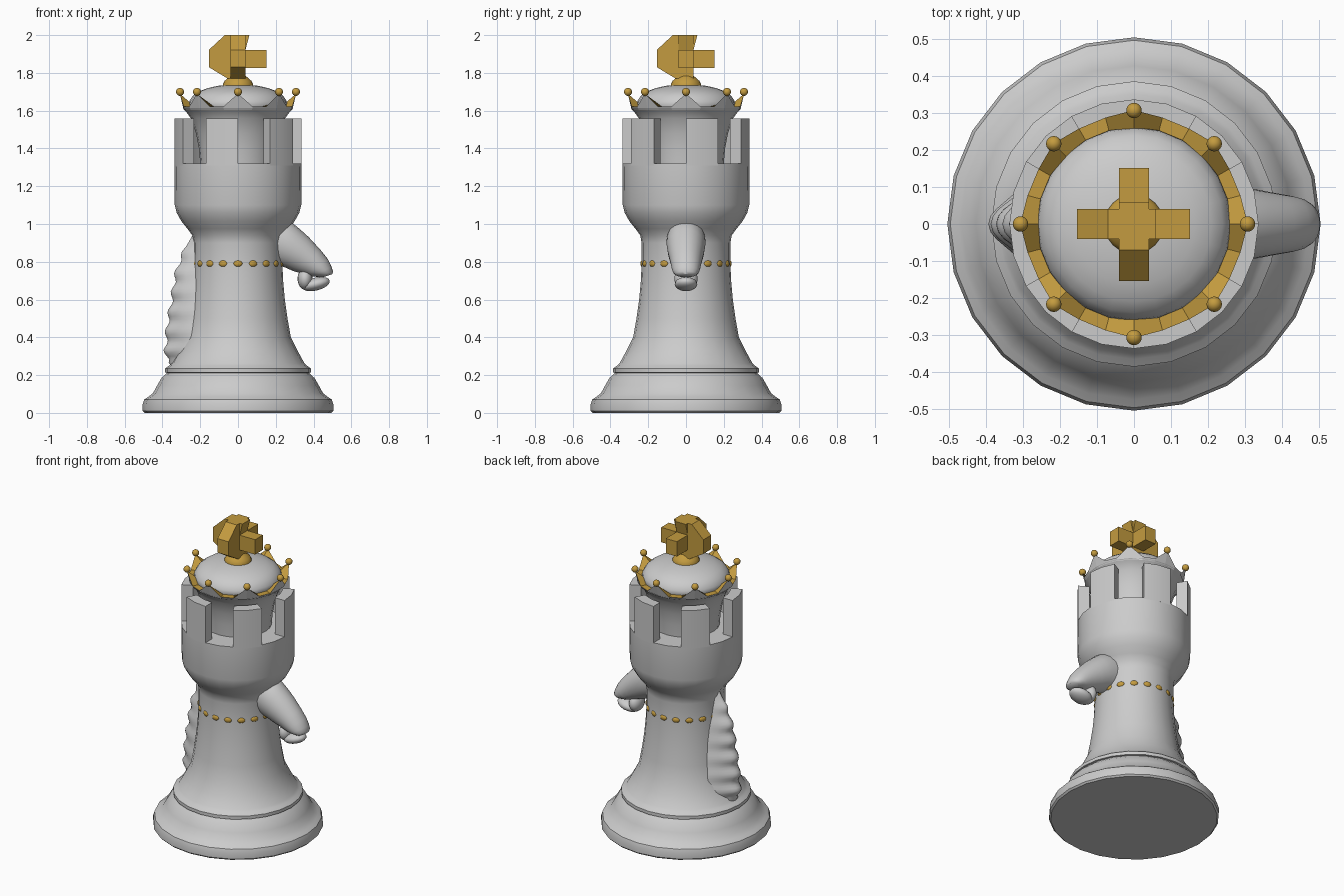
import bpy, bmesh, math
from mathutils import Matrix, Vector

if "Cube" in bpy.data.objects:
    bpy.data.objects.remove(bpy.data.objects["Cube"])

N = 24

def mat(name, c):
    m = bpy.data.materials.new(name)
    m.diffuse_color = (*c, 1)
    m.use_nodes = True
    m.node_tree.nodes["Principled BSDF"].inputs["Base Color"].default_value = m.diffuse_color
    return m

GREY = mat("stone grey", (0.6, 0.6, 0.6))
GOLD = mat("gold", (0.55, 0.33, 0.05))

def finish(bm, name, mats, angle=35):
    bmesh.ops.recalc_face_normals(bm, faces=bm.faces[:])
    me = bpy.data.meshes.new(name)
    bm.to_mesh(me)
    bm.free()
    ob = bpy.data.objects.new(name, me)
    bpy.context.collection.objects.link(ob)
    for m in mats:
        me.materials.append(m)
    if angle:
        bpy.ops.object.select_all(action='DESELECT')
        ob.select_set(True)
        bpy.context.view_layer.objects.active = ob
        bpy.ops.object.shade_smooth_by_angle(angle=math.radians(angle))
    return ob

def loft(bm, rings, caps=True):
    """Bridge equal closed rings of points."""
    rows = [[bm.verts.new(p) for p in r] for r in rings]
    n = len(rows[0])
    for a, b in zip(rows, rows[1:]):
        for i in range(n):
            j = (i + 1) % n
            bm.faces.new((a[i], a[j], b[j], b[i]))
    if caps:
        bm.faces.new(rows[0])
        bm.faces.new(rows[-1])

def circle(r, z, n=N):
    return [(r * math.cos(2 * math.pi * i / n), r * math.sin(2 * math.pi * i / n), z) for i in range(n)]

def lathe(name, profile, m, angle=35):
    bm = bmesh.new()
    loft(bm, [circle(r, z) for r, z in profile])
    return finish(bm, name, [m], angle)

def ellipsoid(bm, centre, radii, rot=None, seg=16):
    M = Matrix.Translation(centre) @ (rot or Matrix()) @ Matrix.Diagonal((*radii, 1))
    bmesh.ops.create_uvsphere(bm, u_segments=seg, v_segments=seg // 2 + 2, radius=1, matrix=M)

# turned body: foot, ring, waist, tower and the cup inside the battlements
lathe("body", [(.495, 0), (.505, .01), (.505, .045), (.497, .07), (.475, .085), (.45, .105),
               (.428, .145), (.405, .185), (.375, .212), (.386, .214), (.386, .235), (.366, .25),
               (.352, .262), (.315, .33), (.28, .40), (.262, .50), (.248, .60), (.239, .70),
               (.235, .79), (.235, .90), (.242, .94), (.268, .975), (.30, 1.015), (.325, 1.06),
               (.335, 1.10), (.337, 1.32), (.20, 1.32), (.207, 1.40), (.222, 1.48),
               (.25, 1.56), (.275, 1.595), (.293, 1.612), (.26, 1.612)], GREY)

# battlements: six merlons, each two sides wide
bm = bmesh.new()
for k in range(6):
    angs = [math.radians(60 * k + d) for d in (0, 15, 30)]
    ring = [(.337, a) for a in angs] + [(.268, a) for a in reversed(angs)]
    loft(bm, [[(r * math.cos(a), r * math.sin(a), z) for r, a in ring] for z in (1.31, 1.558)])
finish(bm, "battlements", [GREY])

# crown rim: grey outside, gold top and slopes, eight points
bm = bmesh.new()
outer_low, outer_top, inner = [], [], []
for i in range(N):
    a = 2 * math.pi * i / N
    c, s = math.cos(a), math.sin(a)
    tip = i % 3 == 0
    r, z = (.308, 1.69) if tip else (.298, 1.622)
    outer_low.append((.288, 1.605))
    outer_low[-1] = (.288 * c, .288 * s, 1.605)
    outer_top.append((r * c, r * s, z))
    ri, zi = (.25, 1.64) if tip else (.258, 1.622)
    inner.append((ri * c, ri * s, zi))
loft(bm, [outer_low, outer_top, inner], caps=False)
for f in bm.faces:
    radii = [v.co.to_2d().length for v in f.verts]
    f.material_index = 1 if min(radii) < .27 else 0
finish(bm, "crown_rim", [GREY, GOLD], 0)

# balls on the crown points
bm = bmesh.new()
for k in range(8):
    a = math.pi / 4 * k
    ellipsoid(bm, (.307 * math.cos(a), .307 * math.sin(a), 1.699), (.021,) * 3)
finish(bm, "crown_balls", [GOLD], 60)

# dome and the knob on top
lathe("dome", [(.25, 1.60), (.262, 1.63), (.258, 1.65), (.24, 1.678), (.21, 1.70),
               (.165, 1.718), (.11, 1.731), (.05, 1.738)], GREY)
lathe("knob", [(.082, 1.72), (.08, 1.74), (.072, 1.757), (.055, 1.772), (.04, 1.785)], GOLD)

# cross: flared half-plates on -x and -y, plain arms on +x and +y
bm = bmesh.new()
flare = [(-.154, 1.83), (-.154, 1.922), (-.07, 2), (.06, 2), (.04, 1.922), (.04, 1.77), (-.055, 1.77)]
arm = [(.03, 1.825), (.152, 1.825), (.152, 1.922), (.03, 1.922)]
for poly in (flare, arm):
    for turn in (0, math.pi / 2):
        R = Matrix.Rotation(turn, 3, 'Z')
        loft(bm, [[R @ Vector((x, y, z)) for x, z in poly] for y in (-.04, .04)])
finish(bm, "cross", [GOLD], 0)

# gold studs round the neck
bm = bmesh.new()
for k in range(18):
    a = math.radians(20 * k + 10)
    ellipsoid(bm, (.231 * math.cos(a), .231 * math.sin(a), .79), (.011, .024, .017),
              Matrix.Rotation(a, 4, 'Z'), 12)
finish(bm, "neck_studs", [GOLD], 60)

# horse head: rings from crest point, throat point and half width
head = [((.18, 1.045), (.13, .80), .10), ((.27, 1.02), (.20, .785), .104),
        ((.325, .975), (.25, .77), .10), ((.375, .93), (.29, .752), .093),
        ((.435, .865), (.335, .738), .083), ((.475, .815), (.365, .727), .077),
        ((.495, .775), (.395, .722), .07), ((.503, .75), (.425, .72), .06),
        ((.50, .735), (.45, .718), .045)]
bm = bmesh.new()
rings = []
for t, b, w in head:
    t, b = Vector((t[0], 0, t[1])), Vector((b[0], 0, b[1]))
    mid, half = (t + b) / 2, (t - b) / 2
    rings.append([mid + half * math.cos(2 * math.pi * i / 20)
                  + Vector((0, w * math.sin(2 * math.pi * i / 20), 0)) for i in range(20)])
loft(bm, rings)
finish(bm, "horse_head", [GREY], 60)

# lower jaw
bm = bmesh.new()
ellipsoid(bm, (.412, 0, .682), (.076, .06, .034), Matrix.Rotation(math.radians(-14), 4, 'Y'))
ellipsoid(bm, (.355, 0, .71), (.04, .062, .058))
finish(bm, "lower_jaw", [GREY], 60)

# mane: wedge on the back with a wavy ridge
outline = [(.235, -.34), (.26, -.365), (.33, -.385), (.47, -.375), (.60, -.352),
           (.72, -.335), (.81, -.308), (.88, -.275), (.95, -.235)]

def ridge(z):
    for (z0, x0), (z1, x1) in zip(outline, outline[1:]):
        if z <= z1:
            return x0 + (x1 - x0) * (z - z0) / (z1 - z0)
    return outline[-1][1]

bm = bmesh.new()
rings = []
for k in range(45):
    z = .235 + .715 * k / 44
    wave = .010 * math.sin(2 * math.pi * (z - .30) / .105) if .28 < z < .88 else 0
    xo = ridge(z) - wave
    w = min(.175, .03 + .24 * (.95 - z))
    rw = min(.055, w * .6)
    half = [(-.15, w), (-.20, w * .97), (-.20 + (xo + .20) * .55, w * .35 + rw * .65),
            (xo + .022, rw * .75), (xo + .006, rw * .4)]
    rings.append([(x, y, z) for x, y in half] + [(xo, 0, z)] + [(x, -y, z) for x, y in reversed(half)])
loft(bm, rings)
finish(bm, "mane", [GREY], 60)
